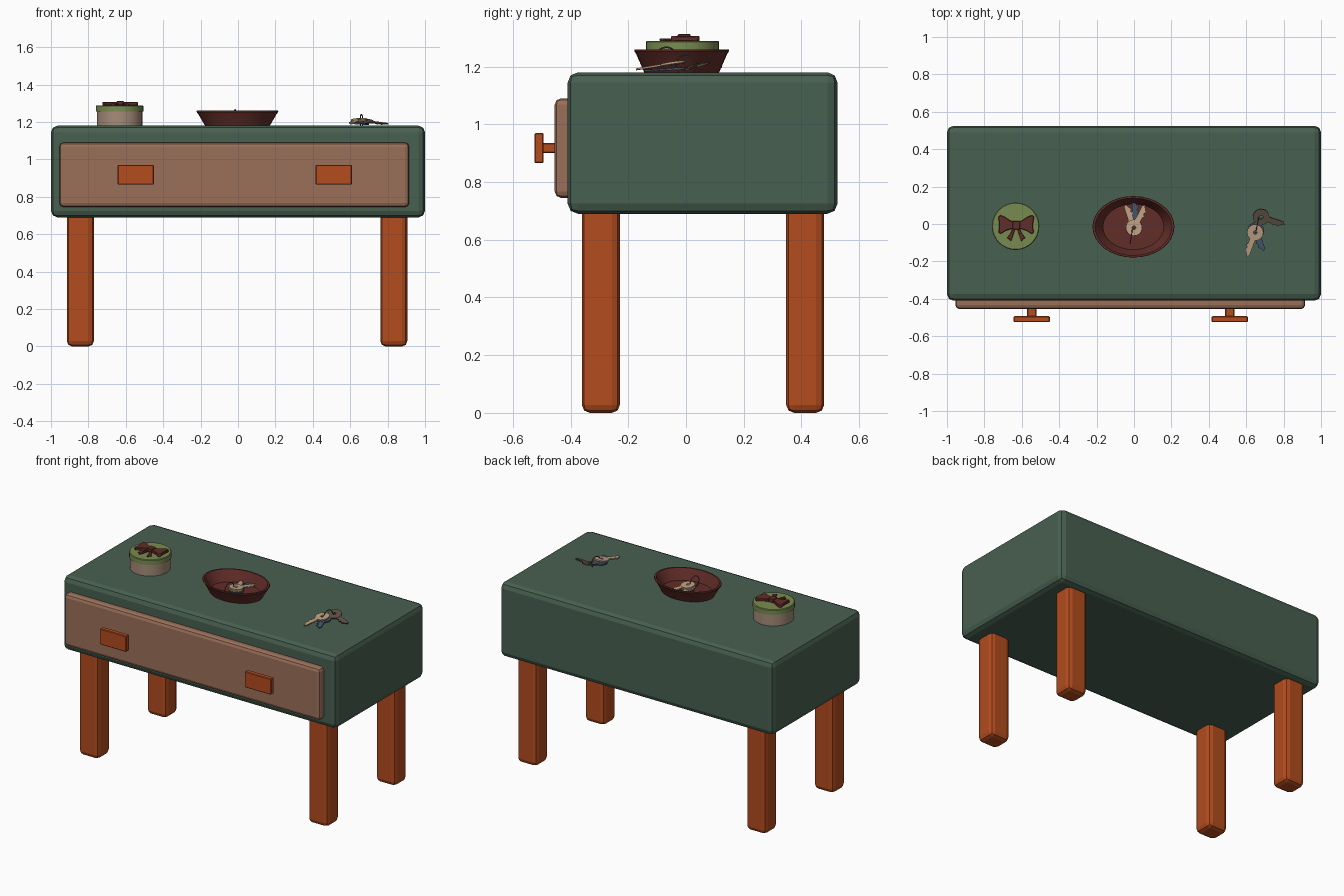
import bpy, bmesh
from math import pi, sin, cos
from mathutils import Vector, Matrix

if "Cube" in bpy.data.objects:
    bpy.data.objects.remove(bpy.data.objects["Cube"])

COLOURS = {
    "green": (0.064, 0.117, 0.08), "orange": (0.445, 0.072, 0.013),
    "drawer_brown": (0.33, 0.162, 0.102), "maroon": (0.12, 0.026, 0.021),
    "cream": (0.38, 0.26, 0.19), "lime": (0.19, 0.26, 0.08),
    "tan": (0.51, 0.35, 0.22), "bronze": (0.11, 0.08, 0.06),
    "steel_blue": (0.06, 0.09, 0.15),
}


def material(name):
    m = bpy.data.materials.get(name) or bpy.data.materials.new(name)
    m.diffuse_color = (*COLOURS[name], 1)
    m.use_nodes = True
    m.node_tree.nodes["Principled BSDF"].inputs["Base Color"].default_value = m.diffuse_color
    return m


def finish(name, bm, colour, bevel=0, segments=2, smooth=True):
    bmesh.ops.recalc_face_normals(bm, faces=bm.faces)
    me = bpy.data.meshes.new(name)
    bm.to_mesh(me)
    bm.free()
    me.materials.append(material(colour))
    ob = bpy.data.objects.new(name, me)
    bpy.context.collection.objects.link(ob)
    if bevel:
        mod = ob.modifiers.new("bevel", "BEVEL")
        mod.width, mod.segments = bevel, segments
    if smooth:
        bpy.ops.object.select_all(action="DESELECT")
        ob.select_set(True)
        bpy.context.view_layer.objects.active = ob
        bpy.ops.object.shade_smooth_by_angle(angle=0.6)
    return ob


def add_box(bm, x, y, z):
    lo, hi = Vector((x[0], y[0], z[0])), Vector((x[1], y[1], z[1]))
    mat = Matrix.Translation((lo + hi) / 2) @ Matrix.Diagonal((*(hi - lo), 1))
    bmesh.ops.create_cube(bm, size=1, matrix=mat)


def box(name, x, y, z, colour, bevel=0, segments=2):
    bm = bmesh.new()
    add_box(bm, x, y, z)
    return finish(name, bm, colour, bevel, segments, smooth=False)


def add_prism(bm, outline, z0, z1):
    low = [bm.verts.new((x, y, z0)) for x, y in outline]
    top = [bm.verts.new((x, y, z1)) for x, y in outline]
    bm.faces.new(low[::-1])
    bm.faces.new(top)
    n = len(low)
    for i in range(n):
        j = (i + 1) % n
        bm.faces.new((low[i], low[j], top[j], top[i]))


def add_lathe(bm, profile, sides, closed=False):
    """Revolve (radius, z) points about z; close as a tube or cap both ends."""
    rings = [[bm.verts.new((r * cos(2 * pi * k / sides), r * sin(2 * pi * k / sides), z))
              for k in range(sides)] for r, z in profile]
    for a in range(len(rings) - (0 if closed else 1)):
        p, q = rings[a], rings[(a + 1) % len(rings)]
        for k in range(sides):
            j = (k + 1) % sides
            bm.faces.new((p[k], p[j], q[j], q[k]))
    if not closed:
        bm.faces.new(rings[0][::-1])
        bm.faces.new(rings[-1])


def lathe(name, profile, sides, loc, colour, scale_y=1.0):
    bm = bmesh.new()
    add_lathe(bm, profile, sides)
    bm.transform(Matrix.Translation(loc) @ Matrix.Diagonal((1, scale_y, 1, 1)))
    return finish(name, bm, colour)


def key(name, head, tip, colour, roll=0.0):
    """Flat key: pierced round head and a toothed blade reaching the tip."""
    head, tip = Vector(head), Vector(tip)
    L, t = (tip - head).length, 0.004
    bm = bmesh.new()
    add_lathe(bm, [(0.01, -t), (0.044, -t), (0.044, t), (0.01, t)], 16, closed=True)
    add_prism(bm, [(0.036, -0.015), (L * 0.5, -0.015), (L * 0.56, -0.023), (L * 0.66, -0.012),
                   (L * 0.76, -0.02), (L * 0.85, -0.009), (L, 0.004), (L * 0.93, 0.015),
                   (0.036, 0.015)], -t * 0.8, t * 0.8)
    rot = (tip - head).to_track_quat("X", "Z").to_matrix().to_4x4()
    bm.transform(Matrix.Translation(head) @ rot @ Matrix.Rotation(roll, 4, "X"))
    finish(name, bm, colour)


def key_ring(name, loc, radius, turn):
    bm = bmesh.new()
    r = 0.0028
    add_lathe(bm, [(radius + r * cos(a * pi / 3), r * sin(a * pi / 3)) for a in range(6)],
              24, closed=True)
    bm.transform(Matrix.Translation(loc) @ Matrix.Rotation(turn, 4, "Z")
                 @ Matrix.Rotation(pi / 2, 4, "Y"))
    finish(name, bm, "bronze")


# Table: body, drawer and legs
box("table_body", (-1, 1), (-0.41, 0.525), (0.69, 1.18), "green", 0.035)
box("drawer_front", (-0.955, 0.915), (-0.455, -0.37), (0.745, 1.09), "drawer_brown", 0.022)
for side, x in (("left", -0.843), ("right", 0.833)):
    for end, y in (("front", -0.295), ("back", 0.413)):
        box(f"{end}_{side}_leg", (x - 0.072, x + 0.072), (y - 0.066, y + 0.066),
            (0, 0.74), "orange", 0.028)

# Drawer handles: plate on a short stem
for side, x in (("left", -0.547), ("right", 0.512)):
    bm = bmesh.new()
    add_box(bm, (x - 0.097, x + 0.097), (-0.525, -0.493), (0.865, 0.97))
    add_box(bm, (x - 0.025, x + 0.025), (-0.5, -0.44), (0.9, 0.936))
    finish(f"{side}_handle", bm, "orange", 0.004, 1, smooth=False)

# Round gift tin with lid
tin = Vector((-0.633, -0.012, 0))
lathe("tin_base", [(0.122, 1.178), (0.122, 1.262)], 32, tin, "cream")
lathe("tin_lid", [(0.127, 1.255), (0.127, 1.285), (0.123, 1.289)], 32, tin, "lime")

# Ribbon bow on the lid: mirrored loops and tails around a knot
loop = [(0, 0.012), (0.03, 0.022), (0.06, 0.042), (0.085, 0.052), (0.096, 0.042), (0.091, 0.01),
        (0.091, -0.02), (0.095, -0.04), (0.085, -0.05), (0.055, -0.032), (0.03, -0.024), (0, -0.015)]
tail = [(0, -0.005), (0.018, -0.015), (0.03, -0.045), (0.05, -0.072), (0.037, -0.077),
        (0.028, -0.09), (0.012, -0.045)]
bm = bmesh.new()
for s in (1, -1):
    add_prism(bm, [(s * x, y) for x, y in loop], 1.287, 1.306)
    add_prism(bm, [(s * x, y) for x, y in tail], 1.287, 1.298)
add_box(bm, (-0.02, 0.02), (-0.025, 0.02), (1.287, 1.312))
bm.transform(Matrix.Translation(tin + Vector((0.003, 0.008, 0))))
finish("ribbon_bow", bm, "maroon", 0.003, 1)

# Oval bowl, hollow with a thin rim
lathe("oval_bowl", [(0.172, 1.178), (0.21, 1.243), (0.219, 1.254), (0.217, 1.26), (0.205, 1.26),
                    (0.197, 1.248), (0.163, 1.192)], 32, (-0.003, -0.015, 0), "maroon", 0.75)

# Keys inside the bowl
key("bowl_key_tan", (0, -0.02, 1.222), (0.062, 0.1, 1.208), "tan")
key("bowl_key_bronze", (-0.003, -0.018, 1.211), (-0.042, 0.105, 1.204), "tan")
key("bowl_key_blue", (0, -0.015, 1.2), (0.006, 0.125, 1.198), "steel_blue")
key_ring("bowl_key_ring", (-0.015, -0.068, 1.229), 0.038, -0.15)

# Keys lying on the table top
key("table_key_tan", (0.648, -0.045, 1.211), (0.6, -0.172, 1.19), "tan")
key("table_key_bronze", (0.68, 0.038, 1.204), (0.802, -0.005, 1.188), "bronze", 0.2)
key("table_key_blue", (0.652, -0.035, 1.193), (0.69, -0.145, 1.186), "steel_blue")
key_ring("table_key_ring", (0.66, 0.0, 1.205), 0.036, -0.2)
